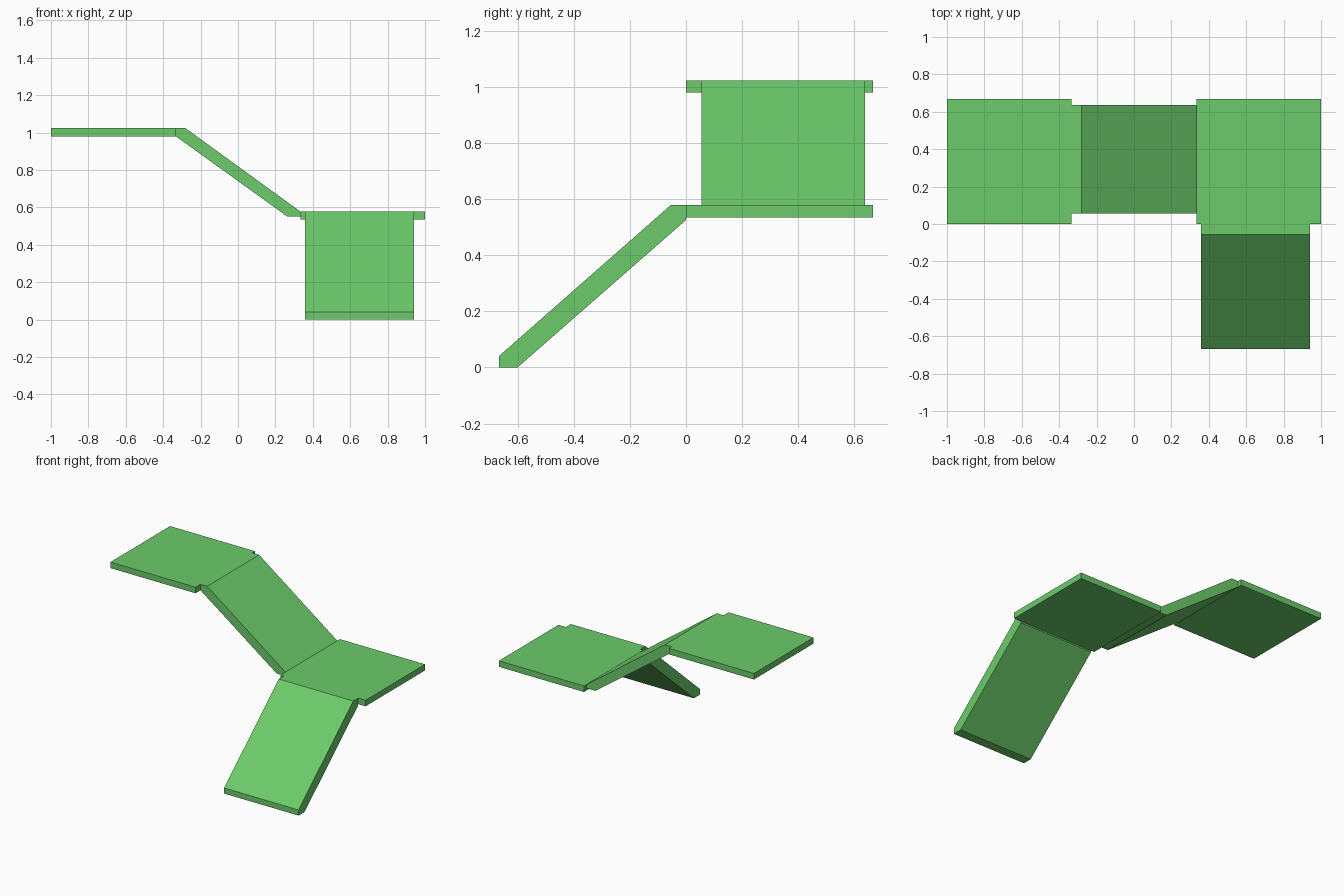
import bpy
import bmesh
from mathutils import Vector

cube = bpy.data.objects.get("Cube")
if cube:
    bpy.data.objects.remove(cube, do_unlink=True)

green = bpy.data.materials.new("leaf_green")
green.use_nodes = True
colour = (0.15, 0.6, 0.145, 1)
green.diffuse_color = colour
green.node_tree.nodes["Principled BSDF"].inputs["Base Color"].default_value = colour


def extrude_profile(name, points, offset):
    """Extrude a flat outline along the offset vector."""
    bm = bmesh.new()
    face = bm.faces.new([bm.verts.new(p) for p in points])
    result = bmesh.ops.extrude_face_region(bm, geom=[face], use_keep_orig=True)
    moved = [g for g in result["geom"] if isinstance(g, bmesh.types.BMVert)]
    bmesh.ops.translate(bm, verts=moved, vec=Vector(offset))
    bmesh.ops.recalc_face_normals(bm, faces=bm.faces)
    mesh = bpy.data.meshes.new(name)
    bm.to_mesh(mesh)
    bm.free()
    mesh.materials.append(green)
    obj = bpy.data.objects.new(name, mesh)
    bpy.context.collection.objects.link(obj)
    return obj


def platform(name, x, top):
    size, thick = 0.667, 0.043
    z = top - thick
    outline = [(x, 0, z), (x + size, 0, z), (x + size, size, z), (x, size, z)]
    return extrude_profile(name, outline, (0, 0, thick))


# Square landings
platform("upper_platform", -1, 1.023)
platform("lower_platform", 0.333, 0.578)

# Sideways ramp joining the two landings
side = [(-0.333, 1.023), (-0.28, 1.023), (0.333, 0.578),
        (0.333, 0.55), (0.265, 0.55), (-0.333, 0.98)]
extrude_profile("upper_ramp", [(x, 0.055, z) for x, z in side], (0, 0.582, 0))

# Front ramp running down to the ground
front = [(0, 0.578), (-0.055, 0.578), (-0.667, 0.04),
         (-0.667, 0), (-0.6, 0), (0, 0.525)]
extrude_profile("lower_ramp", [(0.358, y, z) for y, z in front], (0.584, 0, 0))
